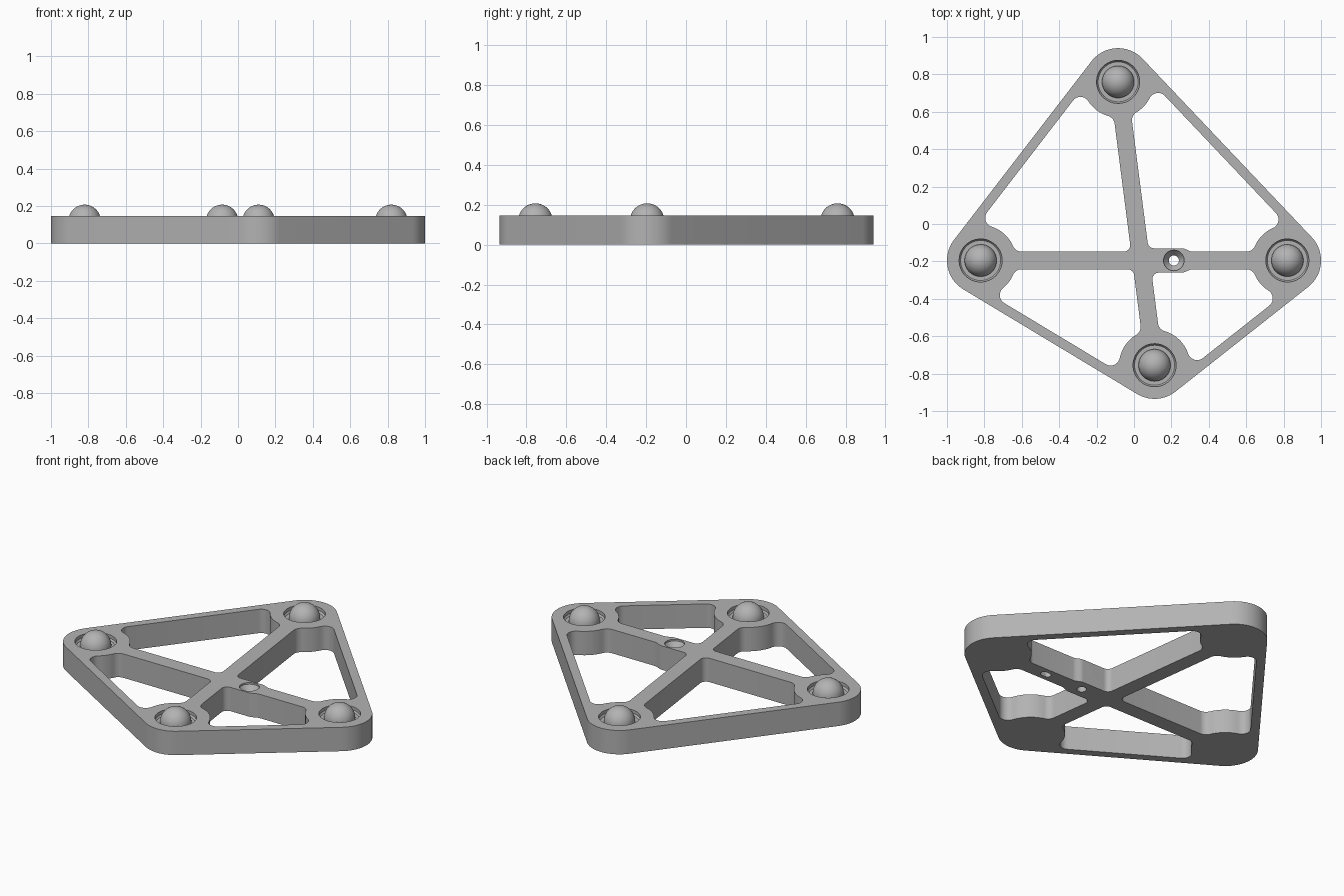
import bpy, bmesh, math
from mathutils import Vector as V

if "Cube" in bpy.data.objects:
    bpy.data.objects.remove(bpy.data.objects["Cube"])

TOP = 0.145
OUTER, HUB, FILLET = 0.18, 0.19, 0.05
RIM, BAR, PAD = 0.05, 0.047, 0.065
HUBS = [V(p) for p in ((0.82, -0.195), (-0.085, 0.76), (-0.82, -0.195), (0.11, -0.755))]
HOLE = V((0.213, -0.195))
SLOT = V((0.47, -0.195))

grey = bpy.data.materials.new("grey metal")
grey.use_nodes = True
grey.diffuse_color = (0.45, 0.45, 0.45, 1)
grey.node_tree.nodes["Principled BSDF"].inputs["Base Color"].default_value = grey.diffuse_color


def arc(centre, radius, start, end, steps=10):
    """Points on the shorter arc between two directions."""
    a = math.atan2(start.y, start.x)
    sweep = math.atan2(start.x * end.y - start.y * end.x, start.dot(end))
    return [centre + radius * V((math.cos(a + sweep * i / steps), math.sin(a + sweep * i / steps)))
            for i in range(steps + 1)]


def side_normal(direction, toward):
    n = V((-direction.y, direction.x))
    return n if n.dot(toward) > 0 else -n


def hub_edge(hub, bar, rim):
    """Pocket edge round a hub, from the bar to the rim, with fillets."""
    m = side_normal(bar, rim)
    n = side_normal(rim, -bar)
    reach = HUB + FILLET
    u, w = BAR + FILLET, OUTER - RIM - FILLET
    c1 = hub + m * u + bar * math.sqrt(reach ** 2 - u ** 2)
    c2 = hub + n * w + rim * math.sqrt(reach ** 2 - w ** 2)
    return (arc(c1, FILLET, -m, hub - c1) + arc(hub, HUB, c1 - hub, c2 - hub)[1:-1]
            + arc(c2, FILLET, hub - c2, n))


def pad_end(side):
    """Step from the wide screw pad down to the bar, going outward."""
    pts = []
    for i in range(11):
        t = i / 10
        y = BAR + (PAD - BAR) * (1 + math.cos(math.pi * t)) / 2
        pts.append(V((0.255 + 0.06 * t, HOLE.y + side * y)))
    return pts


def pocket(i):
    """Outline of the opening between two neighbouring hubs."""
    a, b = HUBS[i], HUBS[(i + 1) % 4]
    bar_a = (HUBS[(i + 2) % 4] - a).normalized()
    bar_b = (HUBS[(i + 3) % 4] - b).normalized()
    rim = (b - a).normalized()
    pts = hub_edge(a, bar_a, rim) + hub_edge(b, bar_b, -rim)[::-1]
    # crossing of the two bars
    spine = HUBS[3] - HUBS[1]
    cross = HUBS[1] + spine * ((HUBS[0].y - HUBS[1].y) / spine.y)
    half_a = PAD if i == 0 else BAR
    half_b = PAD if i == 3 else BAR
    f = 0.035
    s = abs(bar_a.x * bar_b.y - bar_a.y * bar_b.x)
    centre = cross - bar_a * (half_b + f) / s - bar_b * (half_a + f) / s
    inner = arc(centre, f, -side_normal(bar_b, -bar_a), -side_normal(bar_a, -bar_b))
    if i == 0:
        inner = inner + pad_end(1)
    if i == 3:
        inner = pad_end(-1)[::-1] + inner
    return pts + inner


def prism(bm, pts, z0, z1):
    face = bm.faces.new([bm.verts.new((p.x, p.y, z0)) for p in pts])
    new = bmesh.ops.extrude_face_region(bm, geom=[face])["geom"]
    bmesh.ops.translate(bm, verts=[e for e in new if isinstance(e, bmesh.types.BMVert)],
                        vec=(0, 0, z1 - z0))


def lathe(bm, centre, profile, segments=48):
    """Closed solid of stacked rings, profile given as (radius, height)."""
    rings = []
    for r, z in profile:
        angles = [2 * math.pi * k / segments for k in range(segments)]
        rings.append([bm.verts.new((centre.x + r * math.cos(t), centre.y + r * math.sin(t), z))
                      for t in angles])
    for low, high in zip(rings, rings[1:]):
        for k in range(segments):
            j = (k + 1) % segments
            bm.faces.new((low[k], low[j], high[j], high[k]))
    bm.faces.new(rings[0])
    bm.faces.new(rings[-1])


def finish(bm, name):
    bmesh.ops.recalc_face_normals(bm, faces=bm.faces)
    mesh = bpy.data.meshes.new(name)
    bm.to_mesh(mesh)
    bm.free()
    mesh.materials.append(grey)
    obj = bpy.data.objects.new(name, mesh)
    bpy.context.collection.objects.link(obj)
    return obj


def smooth(obj):
    bpy.ops.object.select_all(action="DESELECT")
    obj.select_set(True)
    bpy.context.view_layer.objects.active = obj
    bpy.ops.object.shade_smooth_by_angle(angle=math.radians(30))


# frame plate: round corners joined by straight sides
bm = bmesh.new()
outline = []
for i, hub in enumerate(HUBS):
    before, after = hub - HUBS[i - 1], HUBS[(i + 1) % 4] - hub
    outline += arc(hub, OUTER, V((before.y, -before.x)), V((after.y, -after.x)), 20)
prism(bm, outline, 0, TOP)
frame = finish(bm, "frame")

# cutters: pockets, ball recesses, countersunk hole, blind slot below
bm = bmesh.new()
for i in range(4):
    prism(bm, pocket(i), -0.1, 0.3)
for hub in HUBS:
    lathe(bm, hub, [(0.107, 0.115), (0.115, 0.125), (0.115, 0.3)])
lathe(bm, HOLE, [(0.027, -0.1), (0.027, 0.1), (0.055, 0.135), (0.055, 0.3)])
along = V((0.012, 0))
up, down = V((0, 1)), V((0, -1))
right, left = V((1, 0)), V((-1, 0))
slot = (arc(SLOT + along, 0.02, down, right) + arc(SLOT + along, 0.02, right, up)[1:]
        + arc(SLOT - along, 0.02, up, left) + arc(SLOT - along, 0.02, left, down)[1:])
prism(bm, slot, -0.1, 0.06)
cutter = finish(bm, "frame_cutter")
cutter.hide_render = True

cut = frame.modifiers.new("openings", "BOOLEAN")
cut.operation = "DIFFERENCE"
cut.solver = "EXACT"
cut.object = cutter
bpy.context.view_layer.objects.active = frame
bpy.ops.object.modifier_apply(modifier=cut.name)
bpy.data.objects.remove(cutter)
smooth(frame)

# balls seated in the recesses
for name, hub in zip(("left", "back", "right", "front"), HUBS):
    bm = bmesh.new()
    bmesh.ops.create_uvsphere(bm, u_segments=40, v_segments=24, radius=0.086)
    bmesh.ops.translate(bm, verts=bm.verts, vec=(hub.x, hub.y, 0.121))
    smooth(finish(bm, name + "_ball"))
